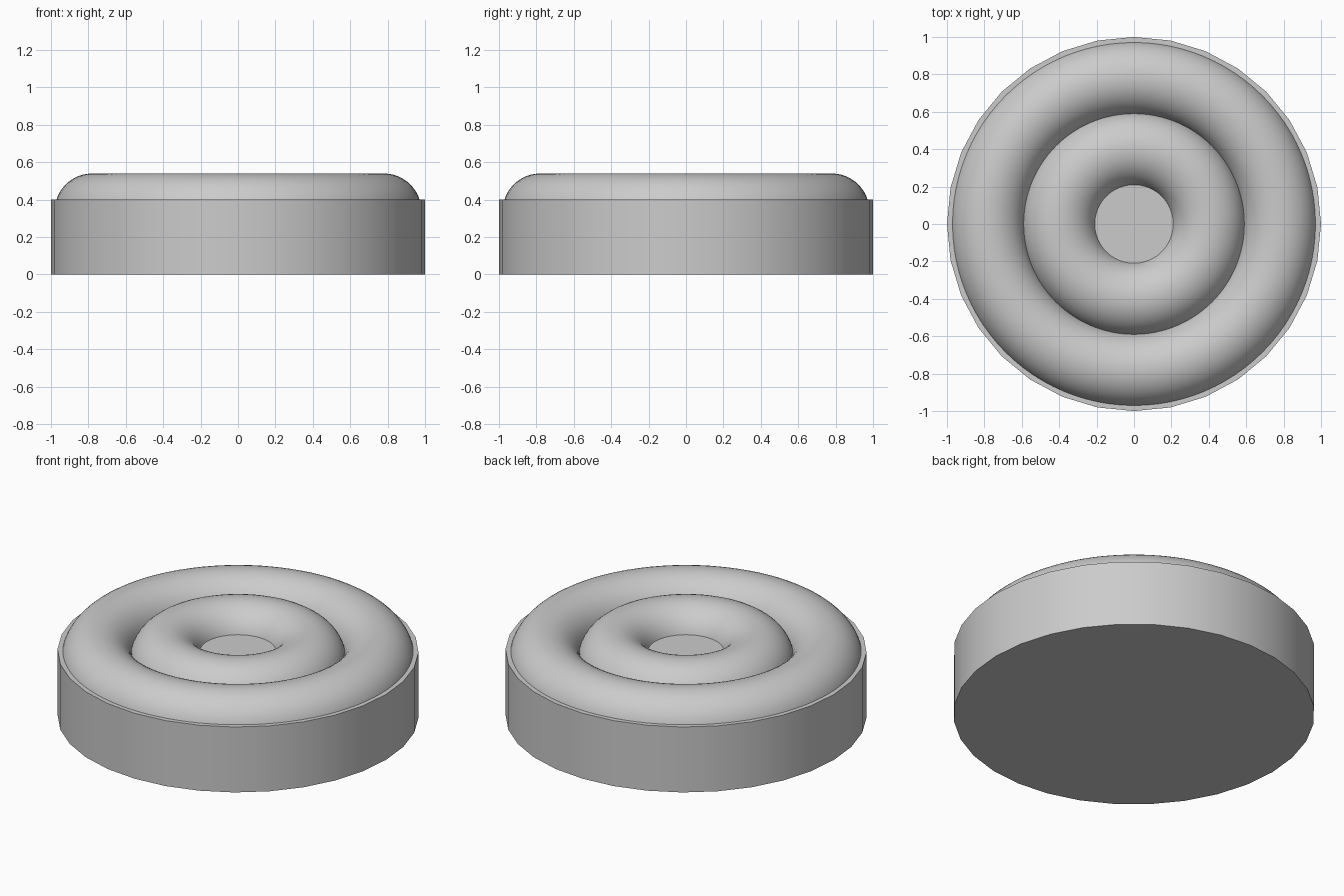
import bpy
import math

if "Cube" in bpy.data.objects:
    bpy.data.objects.remove(bpy.data.objects["Cube"])

# Round base drum
bpy.ops.mesh.primitive_cylinder_add(vertices=32, radius=1.0, depth=0.4, location=(0, 0, 0.2))
base = bpy.context.object
base.name = "base_drum"
bpy.ops.object.shade_smooth_by_angle(angle=math.radians(30))


# Concentric rings half sunk into the top of the drum
def ring(name, radius):
    bpy.ops.mesh.primitive_torus_add(
        major_radius=radius, minor_radius=0.2,
        major_segments=96, minor_segments=48, location=(0, 0, 0.34))
    bpy.context.object.name = name
    bpy.ops.object.shade_smooth()


ring("outer_ring", 0.78)
ring("inner_ring", 0.40)
